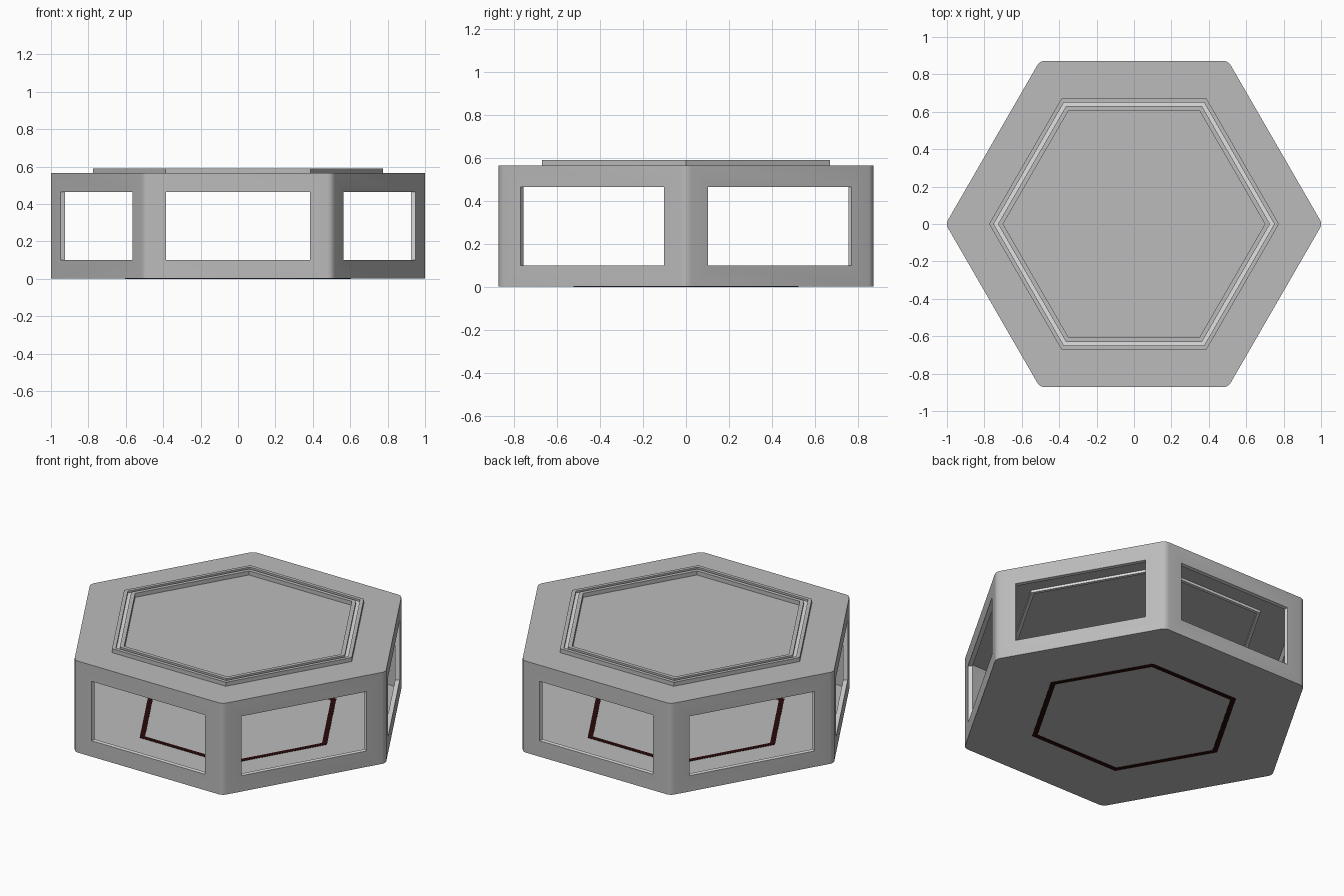
import bpy, bmesh, math
from mathutils import Matrix, Vector

if "Cube" in bpy.data.objects:
    bpy.data.objects.remove(bpy.data.objects["Cube"])


def material(name, rgb):
    m = bpy.data.materials.new(name)
    m.diffuse_color = (*rgb, 1)
    m.use_nodes = True
    m.node_tree.nodes["Principled BSDF"].inputs["Base Color"].default_value = m.diffuse_color
    return m


GREY = material("mid_grey", (0.5, 0.5, 0.5))
LIGHT = material("light_grey", (0.75, 0.75, 0.75))
MAROON = material("dark_maroon", (0.022, 0.003, 0.003))


def hexagon(r, rounding=0.0, steps=4):
    """Hexagon outline with points on the x axis and optional round corners."""
    pts = []
    for i in range(6):
        a = math.radians(60 * i)
        if rounding == 0:
            pts.append((r * math.cos(a), r * math.sin(a)))
            continue
        c = r - rounding / math.cos(math.pi / 6)
        for k in range(steps + 1):
            b = a + math.radians(-30 + 60 * k / steps)
            pts.append((c * math.cos(a) + rounding * math.cos(b),
                        c * math.sin(a) + rounding * math.sin(b)))
    return pts


def finish(name, bm, mats):
    bmesh.ops.recalc_face_normals(bm, faces=bm.faces[:])
    me = bpy.data.meshes.new(name)
    bm.to_mesh(me)
    bm.free()
    ob = bpy.data.objects.new(name, me)
    bpy.context.collection.objects.link(ob)
    for m in mats:
        me.materials.append(m)
    return ob


def prism(name, pts, z0, z1, mats):
    bm = bmesh.new()
    face = bm.faces.new([bm.verts.new((x, y, z0)) for x, y in pts])
    ext = bmesh.ops.extrude_face_region(bm, geom=[face], use_keep_orig=True)
    for v in ext["geom"]:
        if isinstance(v, bmesh.types.BMVert):
            v.co.z = z1
    return finish(name, bm, mats)


def hex_ring(name, r_out, r_in, z0, z1, mat):
    bm = bmesh.new()
    loops = []
    for r, z in ((r_out, z0), (r_out, z1), (r_in, z1), (r_in, z0)):
        loops.append([bm.verts.new((x, y, z)) for x, y in hexagon(r)])
    for j in range(4):
        a, b = loops[j], loops[(j + 1) % 4]
        for i in range(6):
            k = (i + 1) % 6
            bm.faces.new((a[i], a[k], b[k], b[i]))
    return finish(name, bm, [mat])


def cut(target, cutter):
    mod = target.modifiers.new("cut", "BOOLEAN")
    mod.operation = "DIFFERENCE"
    mod.solver = "EXACT"
    mod.object = cutter
    bpy.context.view_layer.objects.active = target
    bpy.ops.object.modifier_apply(modifier=mod.name)
    bpy.data.objects.remove(cutter, do_unlink=True)


# Hollow hexagonal body with rounded corners
body = prism("hex_body", hexagon(1.007, 0.045), 0.002, 0.565, [GREY, LIGHT])
cavity = prism("cavity_cutter", hexagon(0.977, 0.02), 0.008, 0.54, [GREY, LIGHT])
cut(body, cavity)

# One window per side, with pale reveals
bm = bmesh.new()
for i in range(6):
    turn = Matrix.Rotation(math.radians(30 + 60 * i), 4, "Z")
    place = Matrix.Translation(Vector((0.86, 0, 0.2825)))
    size = Matrix.Diagonal((0.14, 0.77, 0.365, 1))
    bmesh.ops.create_cube(bm, size=1, matrix=turn @ place @ size)
for f in bm.faces:
    f.material_index = 1
windows = finish("window_cutter", bm, [GREY, LIGHT])
cut(body, windows)

bpy.ops.object.select_all(action="DESELECT")
body.select_set(True)
bpy.context.view_layer.objects.active = body
bpy.ops.object.shade_smooth_by_angle(angle=math.radians(30))

# Stepped trim on the roof, with a pale strip in the groove
hex_ring("outer_roof_rim", 0.775, 0.75, 0.56, 0.59, GREY)
hex_ring("pale_roof_strip", 0.75, 0.727, 0.525, 0.578, LIGHT)
hex_ring("inner_roof_rim", 0.727, 0.70, 0.56, 0.59, GREY)

# Dark line in the floor, visible from both sides
hex_ring("floor_line", 0.605, 0.572, 0.0, 0.0098, MAROON)
